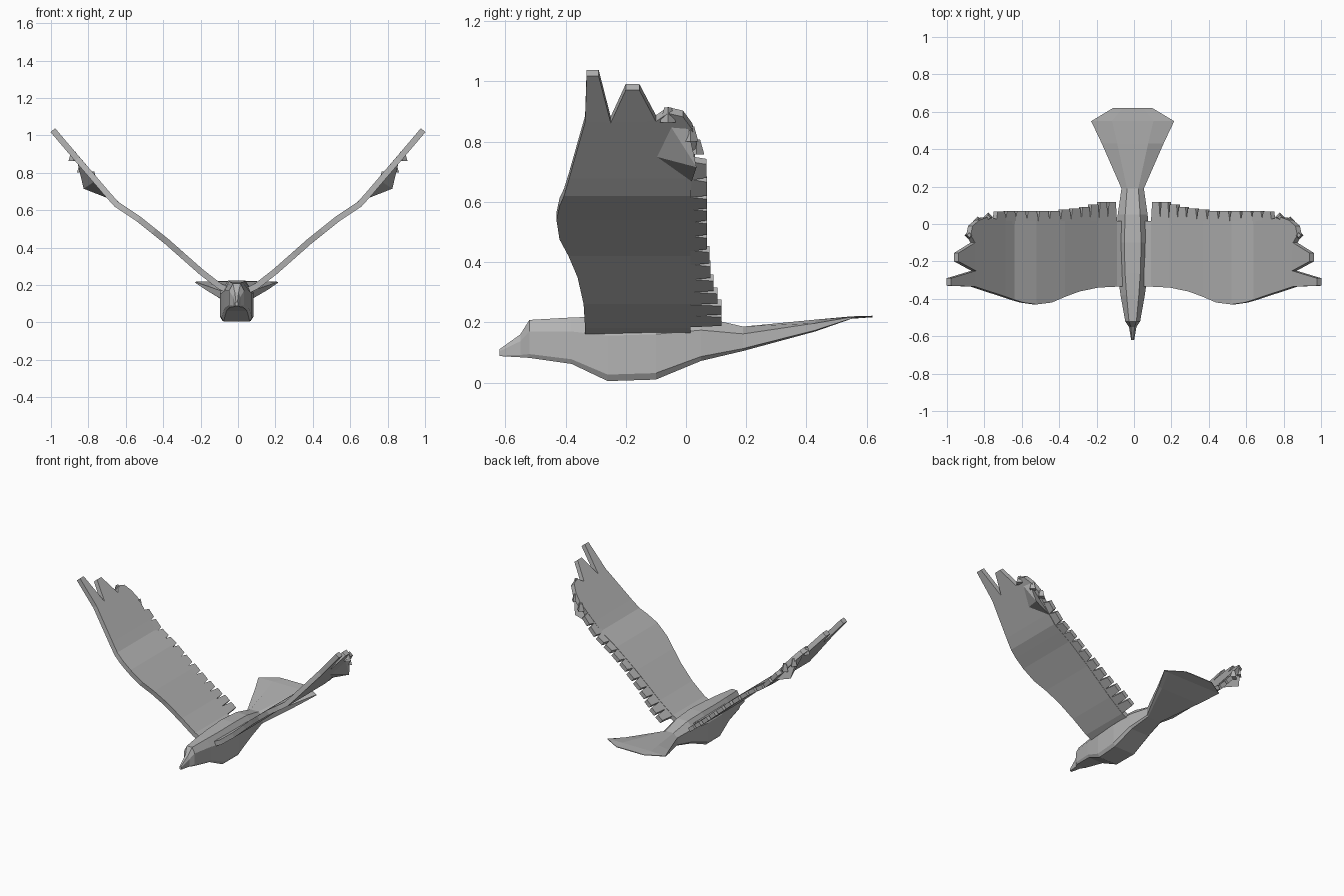
import bpy, bmesh
from mathutils import Vector

cube = bpy.data.objects.get("Cube")
if cube:
    bpy.data.objects.remove(cube)

grey = bpy.data.materials.new("plumage grey")
grey.use_nodes = True
colour = (0.45, 0.45, 0.45, 1)
grey.diffuse_color = colour
grey.node_tree.nodes["Principled BSDF"].inputs["Base Color"].default_value = colour


def make_object(name, bm):
    bmesh.ops.recalc_face_normals(bm, faces=bm.faces)
    mesh = bpy.data.meshes.new(name)
    bm.to_mesh(mesh)
    bm.free()
    mesh.materials.append(grey)
    obj = bpy.data.objects.new(name, mesh)
    bpy.context.collection.objects.link(obj)
    return obj


def loft(name, sections):
    """Boxy rings along y, each given as (y, half width, bottom, top)."""
    bm = bmesh.new()
    rings = []
    for y, w, low, high in sections:
        h = high - low
        half = [(0.5 * w, high), (w, high - 0.3 * h), (w, low + 0.1 * h), (0.85 * w, low)]
        ring = half + [(-x, z) for x, z in reversed(half)]
        rings.append([bm.verts.new((x - 0.007, y, z)) for x, z in ring])
    for a, b in zip(rings, rings[1:]):
        for i in range(len(a)):
            j = (i + 1) % len(a)
            bm.faces.new((a[i], a[j], b[j], b[i]))
    bm.faces.new(rings[0])
    bm.faces.new(rings[-1])
    return make_object(name, bm)


# Body with head and beak
loft("body", [
    (-0.62, 0.008, 0.088, 0.11), (-0.55, 0.02, 0.084, 0.16),
    (-0.52, 0.04, 0.082, 0.208), (-0.38, 0.065, 0.062, 0.216),
    (-0.26, 0.082, 0.005, 0.22), (-0.1, 0.09, 0.01, 0.225),
    (0.05, 0.08, 0.072, 0.218), (0.19, 0.06, 0.105, 0.186)])

# Fan tail, thinning to a flat blade
loft("tail", [
    (0.19, 0.06, 0.105, 0.186), (0.43, 0.165, 0.17, 0.209),
    (0.55, 0.222, 0.212, 0.22), (0.62, 0.105, 0.217, 0.222)])

# Wing rise: height of the wing's middle surface at each span position
RISE = [(0.06, 0.175), (0.1, 0.195), (0.2, 0.273), (0.38, 0.432), (0.53, 0.552),
        (0.65, 0.632), (0.7, 0.688), (0.8, 0.805), (0.86, 0.875), (1.0, 1.04)]


def on_wing(x, y, drop=0):
    for (x0, z0), (x1, z1) in zip(RISE, RISE[1:]):
        if x <= x1:
            break
    return Vector((x, y, z0 + (z1 - z0) * (x - x0) / (x1 - x0) - drop))


def mirror_copy(obj, name):
    mesh = obj.data.copy()
    for v in mesh.vertices:
        v.co.x *= -1
    mesh.flip_normals()
    copy = bpy.data.objects.new(name, mesh)
    bpy.context.collection.objects.link(copy)
    return copy


def thicken(obj, amount):
    mod = obj.modifiers.new("thickness", "SOLIDIFY")
    mod.thickness = amount
    mod.offset = 0


# Wing panel from root to wrist: (span, leading edge, trailing edge)
bm = bmesh.new()
stations = [(0.06, -0.335, 0.015), (0.1, -0.335, 0.015), (0.2, -0.34, 0.015),
            (0.3, -0.36, 0.015), (0.38, -0.39, 0.015), (0.45, -0.42, 0.015),
            (0.53, -0.43, 0.015), (0.6, -0.42, 0.015), (0.65, -0.405, 0.015),
            (0.7, -0.388, 0.02), (0.8, -0.355, 0.035)]
rows = [[bm.verts.new(on_wing(x, y)) for y in (a, -0.25, -0.1, b)] for x, a, b in stations]
for r, s in zip(rows, rows[1:]):
    for i in range(3):
        bm.faces.new((r[i], s[i], s[i + 1], r[i + 1]))

# Wing tip: two long finger feathers and a rounded rear lobe
edge = rows[-1]
outline = [(0.86, -0.335), (0.99, -0.33), (0.99, -0.29), (0.858, -0.25),
           (0.95, -0.2), (0.95, -0.155), (0.862, -0.1), (0.885, -0.06),
           (0.875, -0.01), (0.84, 0.02)]
p = [bm.verts.new(on_wing(x, y)) for x, y in outline]
bm.faces.new((edge[0], p[0], p[3], edge[1]))
bm.faces.new((p[0], p[1], p[2], p[3]))
bm.faces.new((edge[1], p[3], p[6], edge[2]))
bm.faces.new((p[3], p[4], p[5], p[6]))
bm.faces.new((edge[2], p[6], p[7], p[8], p[9], edge[3]))
left_wing = make_object("left_wing", bm)
thicken(left_wing, 0.032)
right_wing = mirror_copy(left_wing, "right_wing")
thicken(right_wing, 0.032)

# Row of short feathers along the trailing edge
bm = bmesh.new()
feathers = [(0.1, 0.118), (0.148, 0.118), (0.195, 0.105), (0.242, 0.092), (0.29, 0.082),
            (0.345, 0.078), (0.4, 0.07), (0.46, 0.07), (0.52, 0.07), (0.58, 0.07),
            (0.64, 0.07), (0.695, 0.068)]
for i, (x, y) in enumerate(feathers):
    end = feathers[i + 1][0] if i + 1 < len(feathers) else x + 0.05
    w = end - x
    corners = [(x, 0.0), (end, 0.0), (end, 0.025), (end - 0.12 * w, y),
               (x + 0.12 * w, y), (x, 0.025)]
    bm.faces.new([bm.verts.new(on_wing(*c)) for c in corners])
left_feathers = make_object("left_trailing_feathers", bm)
thicken(left_feathers, 0.028)
thicken(mirror_copy(left_feathers, "right_trailing_feathers"), 0.028)

# Folded feather bulge under the rear of each wing tip
bm = bmesh.new()
base = [on_wing(x, y) for x, y in [(0.67, 0.015), (0.76, -0.13), (0.865, -0.07), (0.86, 0.0)]]
base = [bm.verts.new(v) for v in base]
apex = bm.verts.new((0.825, 0.035, 0.715))
bm.faces.new(base)
for i in range(4):
    bm.faces.new((base[i], base[(i + 1) % 4], apex))
left_fold = make_object("left_tip_fold", bm)
mirror_copy(left_fold, "right_tip_fold")

# Small loose feathers on the rear edge of each tip
bm = bmesh.new()
for x, y, drop in [(0.78, 0.045, 0), (0.835, 0.025, 0.02), (0.88, -0.05, 0.01)]:
    tip = bmesh.ops.create_cone(bm, cap_ends=True, segments=4, radius1=0.026, radius2=0.012, depth=0.05)
    bmesh.ops.translate(bm, verts=tip["verts"], vec=on_wing(x, y - 0.01, drop))
left_tufts = make_object("left_tip_tufts", bm)
mirror_copy(left_tufts, "right_tip_tufts")
